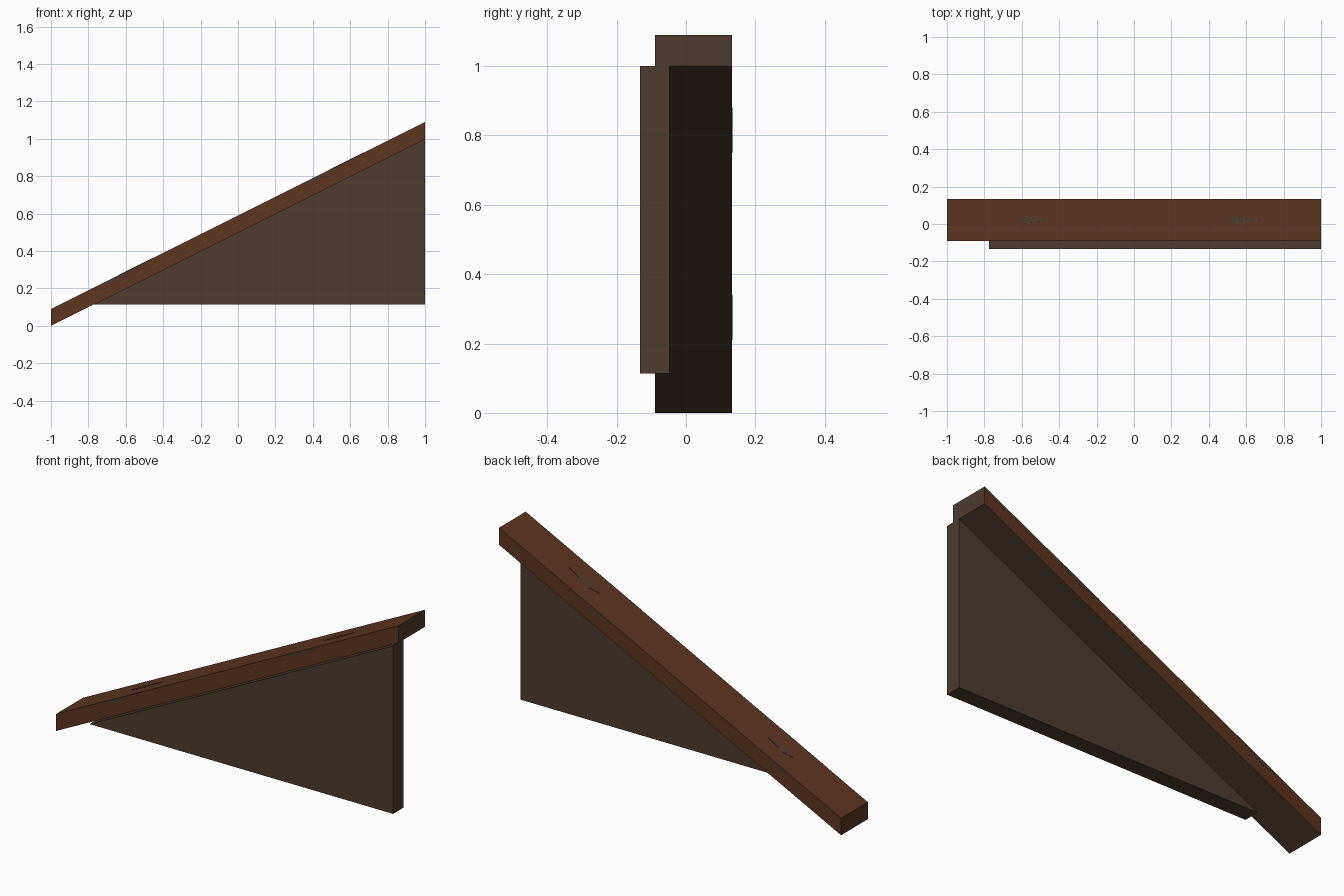
import bpy, bmesh
from mathutils import Vector

if "Cube" in bpy.data.objects:
    bpy.data.objects.remove(bpy.data.objects["Cube"])


def material(name, rgb):
    lin = [((c / 255 + 0.055) / 1.055) ** 2.4 for c in rgb]
    m = bpy.data.materials.new(name)
    m.diffuse_color = (*lin, 1)
    m.use_nodes = True
    m.node_tree.nodes["Principled BSDF"].inputs["Base Color"].default_value = m.diffuse_color
    return m


RED = material("red brown wood", (93, 53, 33))
DULL = material("dull brown wood", (77, 60, 46))


def prism(name, points, depth, mats):
    """Extrude a flat polygon of 3D points along the depth vector."""
    bm = bmesh.new()
    face = bm.faces.new([bm.verts.new(p) for p in points])
    ext = bmesh.ops.extrude_face_region(bm, geom=[face])["geom"]
    bmesh.ops.translate(bm, vec=depth, verts=[v for v in ext if isinstance(v, bmesh.types.BMVert)])
    bmesh.ops.recalc_face_normals(bm, faces=bm.faces)
    me = bpy.data.meshes.new(name)
    bm.to_mesh(me)
    bm.free()
    for m in mats:
        me.materials.append(m)
    ob = bpy.data.objects.new(name, me)
    bpy.context.collection.objects.link(ob)
    return ob


def slope(x):
    return 0.5 + 0.5 * x


H, Y0, Y1 = 0.09, -0.09, 0.133   # beam height and sides

# Sloping beam: underside and upper end are dull, the rest red brown
beam = prism("sloping_beam",
             [(-1, Y0, 0), (1, Y0, 1), (1, Y0, 1 + H), (-1, Y0, H)],
             Vector((0, Y1 - Y0, 0)), [RED, DULL])
for f in beam.data.polygons:
    if f.normal.z < -0.5 or f.normal.x > 0.9:
        f.material_index = 1

# Triangular side panel beneath the beam
prism("side_panel",
      [(-0.774, -0.133, 0.113), (1, -0.133, 0.113), (1, -0.133, 1)],
      Vector((0, 0.086, 0)), [DULL])

# Worn patches on the beam: thin plates on top and both sides
for i, x in enumerate((-0.55, 0.58)):
    top = [(x - 0.09, 0.02), (x - 0.04, 0.04), (x + 0.09, 0.02), (x - 0.04, 0.0)]
    prism(f"top_worn_patch_{i}", [(a, b, slope(a) + H) for a, b in top],
          Vector((-0.0005, 0, 0.001)), [DULL])
for i, x in enumerate((-0.62, 0.46)):
    for side, y, d in (("front", Y0, -0.001), ("back", Y1, 0.001)):
        pts = [(x - 0.14, H), (x - 0.03, H - 0.025), (x + 0.12, H)]
        prism(f"{side}_worn_streak_{i}", [(a, y, slope(a) + b) for a, b in pts],
              Vector((0, d, 0)), [DULL])
